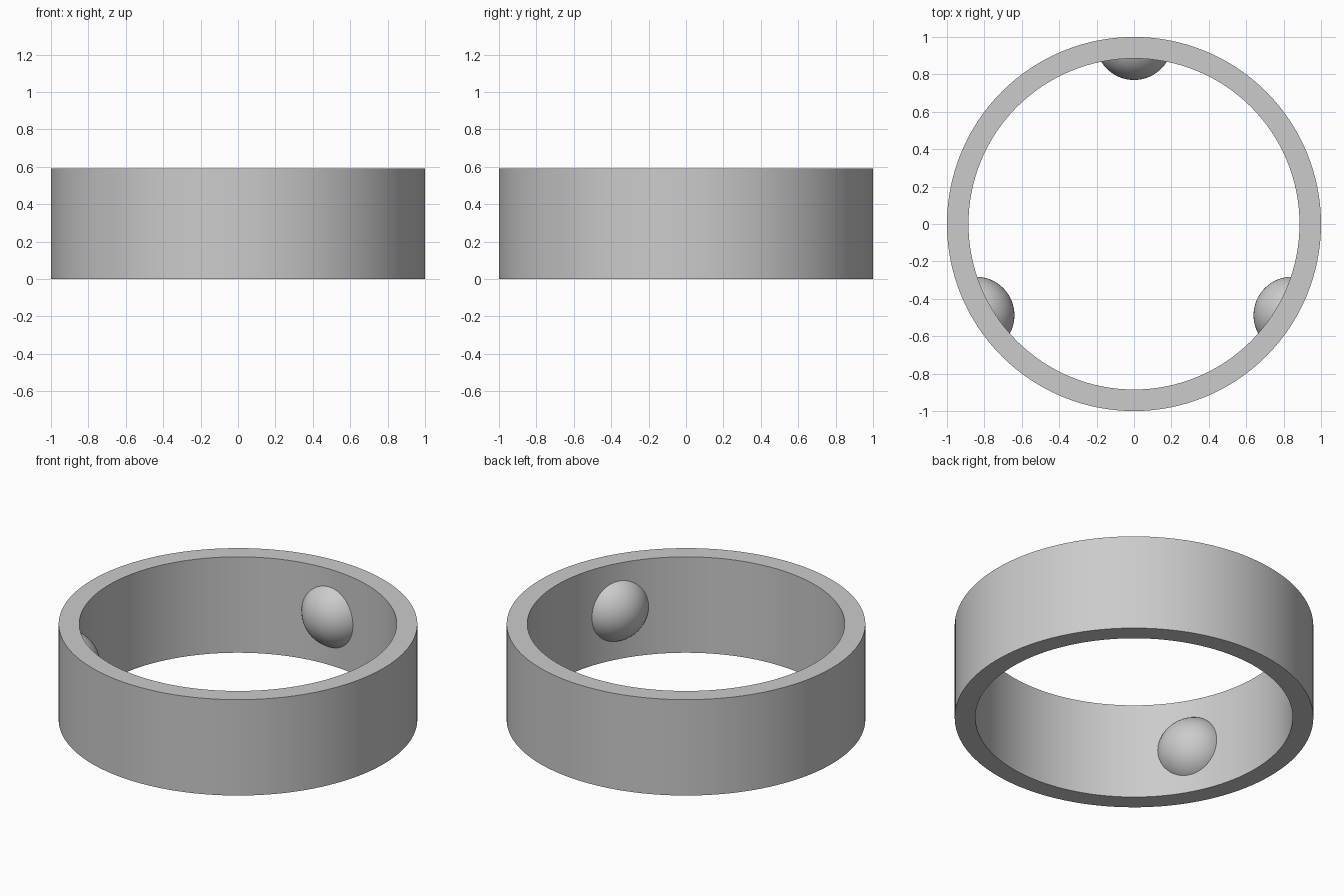
import bpy, bmesh, math
from mathutils import Matrix, Vector

cube = bpy.data.objects.get("Cube")
if cube:
    bpy.data.objects.remove(cube, do_unlink=True)

OUTER, INNER, HEIGHT = 1.0, 0.885, 0.59
BUMP_RADIUS, BUMP_DISTANCE = 0.206, 0.976

grey = bpy.data.materials.new("plain grey")
grey.use_nodes = True
grey.diffuse_color = (0.6, 0.6, 0.6, 1)
grey.node_tree.nodes["Principled BSDF"].inputs["Base Color"].default_value = (0.6, 0.6, 0.6, 1)


def add_object(name, bm):
    bmesh.ops.recalc_face_normals(bm, faces=bm.faces)
    mesh = bpy.data.meshes.new(name)
    bm.to_mesh(mesh)
    bm.free()
    mesh.materials.append(grey)
    obj = bpy.data.objects.new(name, mesh)
    bpy.context.collection.objects.link(obj)
    bpy.ops.object.select_all(action='DESELECT')
    obj.select_set(True)
    bpy.context.view_layer.objects.active = obj
    bpy.ops.object.shade_smooth_by_angle(angle=math.radians(30))
    return obj


# Ring band: rectangular section spun around z
bm = bmesh.new()
section = [(INNER, 0), (OUTER, 0), (OUTER, HEIGHT), (INNER, HEIGHT)]
verts = [bm.verts.new((r, 0, z)) for r, z in section]
edges = [bm.edges.new((verts[i], verts[(i + 1) % 4])) for i in range(4)]
bmesh.ops.spin(bm, geom=verts + edges, cent=(0, 0, 0), axis=(0, 0, 1),
               angle=math.tau, steps=128, use_merge=True)
bmesh.ops.remove_doubles(bm, verts=bm.verts, dist=1e-5)
add_object("ring_band", bm)

# Three inner bumps: spheres trimmed off inside the thickness of the band
for name, degrees in (("back_bump", 90), ("right_bump", 210), ("left_bump", 330)):
    angle = math.radians(degrees)
    out = Vector((math.cos(angle), math.sin(angle), 0))
    centre = out * BUMP_DISTANCE + Vector((0, 0, HEIGHT / 2))
    bm = bmesh.new()
    bmesh.ops.create_uvsphere(bm, u_segments=64, v_segments=32, radius=BUMP_RADIUS,
                              matrix=Matrix.Translation(centre))
    cut = bmesh.ops.bisect_plane(bm, geom=bm.verts[:] + bm.edges[:] + bm.faces[:],
                                 plane_co=out * 0.92, plane_no=out, clear_outer=True)
    rim = [e for e in cut["geom_cut"] if isinstance(e, bmesh.types.BMEdge)]
    bmesh.ops.contextual_create(bm, geom=rim)
    add_object(name, bm)
